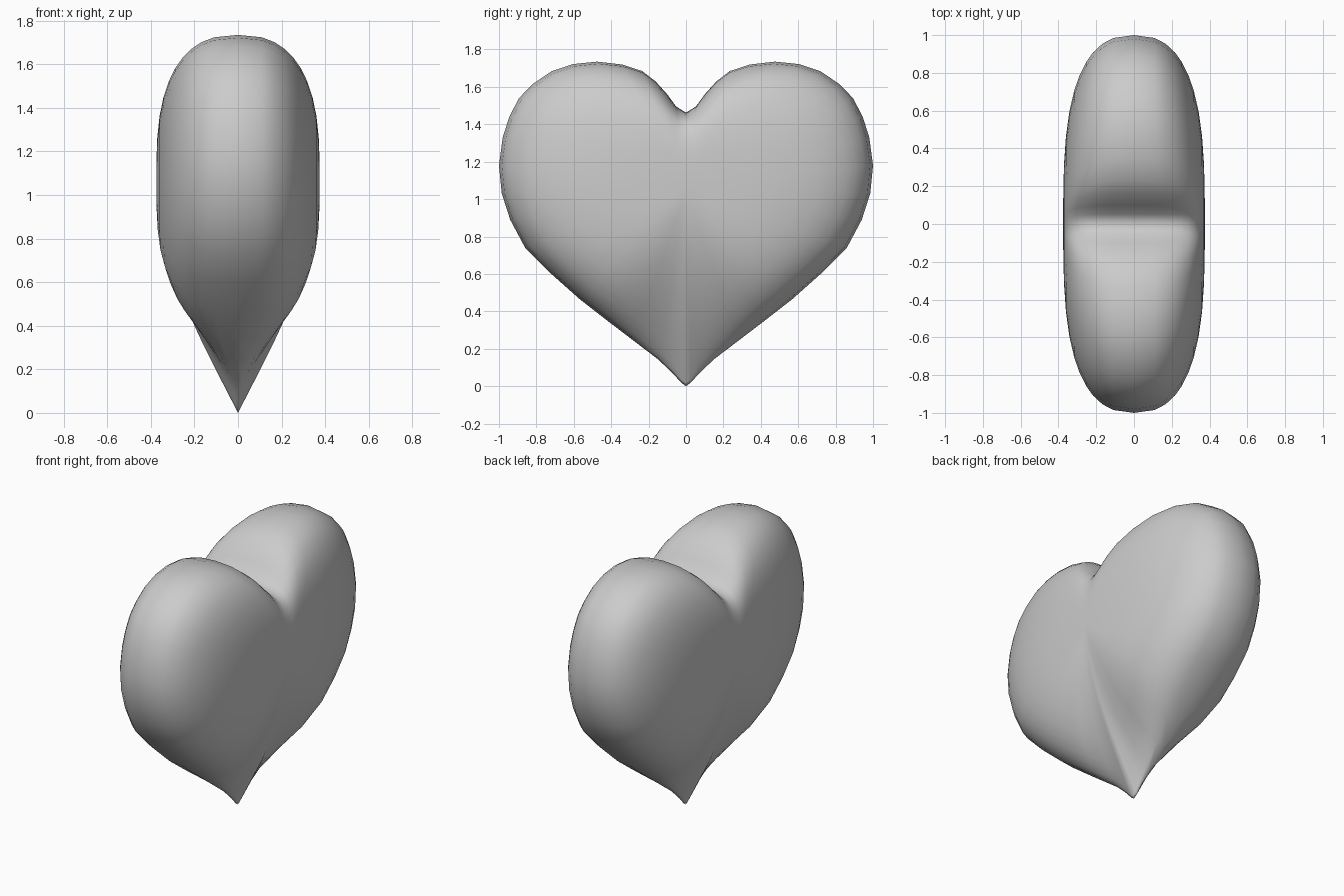
import bpy, bmesh, math

if "Cube" in bpy.data.objects:
    bpy.data.objects.remove(bpy.data.objects["Cube"])

# Half outline of the heart (y, z), from bottom tip to top notch
HALF = [(0, 0), (.025, .018), (.07, .068), (.15, .144), (.28, .243), (.41, .342),
        (.567, .464), (.72, .60), (.86, .74), (.94, .89), (.985, 1.03), (1, 1.18),
        (.98, 1.33), (.945, 1.44), (.893, 1.54), (.82, 1.615), (.72, 1.683),
        (.604, 1.722), (.476, 1.735), (.342, 1.72), (.235, 1.685), (.163, 1.63),
        (.10, 1.56), (.053, 1.495), (0, 1.463)]
OUTLINE = HALF + [(-y, z) for y, z in HALF[-2:0:-1]]
RINGS = [.985, .955, .91, .86, .79, .71, .6, .47, .32, .16]
CENTRE, DEPTH = 1.05, .375


def surface_point(y, z, r, side):
    """Point on the puffed surface: r = 1 is the outline, r = 0 the centre."""
    dz = z - CENTRE
    dist = math.hypot(y, dz)
    s, c = y / dist, dz / dist
    # inner rings relax towards a rounded shape so the notch fades out
    oval = 1 / math.sqrt(s * s + (c / (.70 if c > 0 else .95)) ** 2)
    d = r * (dist * r + oval * (1 - r))
    full = (1 - r ** 3.1) ** .4
    cone = math.cos(r * math.pi / 2)
    angle = math.atan2(abs(s), -c)
    w = math.exp(-(angle / .45) ** 2)      # pointed profile near the tip
    return (side * DEPTH * (full * (1 - w) + cone * w), s * d, CENTRE + c * d)


bm = bmesh.new()
n = len(OUTLINE)
rim = [bm.verts.new((0, y, z)) for y, z in OUTLINE]

# Two puffed sides sharing the rim
for side in (1, -1):
    prev = rim
    for r in RINGS:
        ring = [bm.verts.new(surface_point(y, z, r, side)) for y, z in OUTLINE]
        for i in range(n):
            j = (i + 1) % n
            bm.faces.new((prev[i], prev[j], ring[j], ring[i]))
        prev = ring
    hub = bm.verts.new((side * DEPTH, 0, CENTRE))
    for i in range(n):
        bm.faces.new((prev[i], prev[(i + 1) % n], hub))

bmesh.ops.recalc_face_normals(bm, faces=bm.faces[:])
for f in bm.faces:
    f.smooth = True

mesh = bpy.data.meshes.new("heart")
bm.to_mesh(mesh)
bm.free()
heart = bpy.data.objects.new("heart", mesh)
bpy.context.collection.objects.link(heart)
